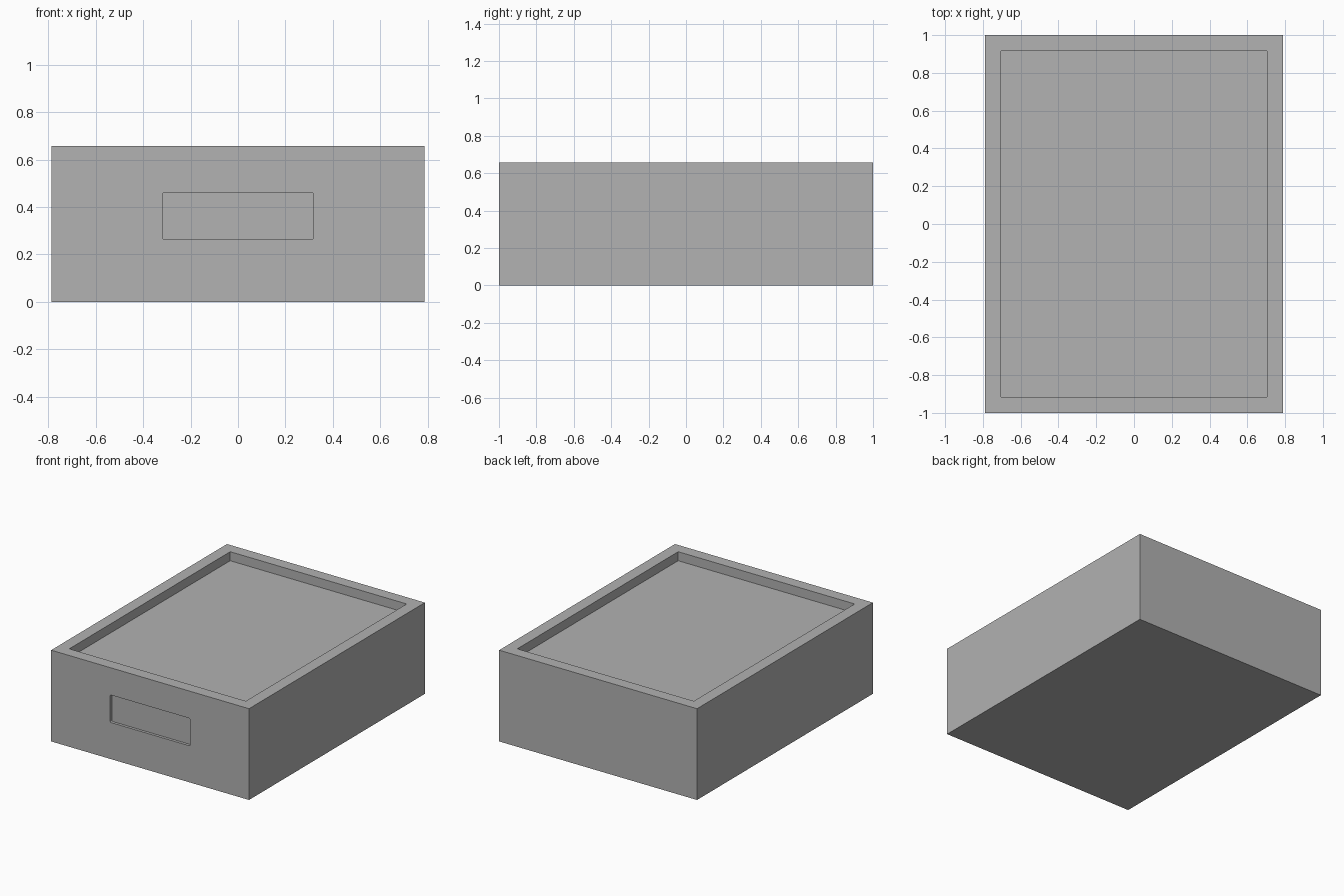
import bpy
import bmesh

if "Cube" in bpy.data.objects:
    bpy.data.objects.remove(bpy.data.objects["Cube"], do_unlink=True)

WIDTH, LENGTH, HEIGHT = 1.576, 2.0, 0.657
RIM, TRAY_DEPTH, LABEL_DEPTH = 0.085, 0.065, 0.02

grey = bpy.data.materials.new("plain grey")
grey.use_nodes = True
colour = (0.445, 0.445, 0.445, 1)
grey.diffuse_color = colour
grey.node_tree.nodes["Principled BSDF"].inputs["Base Color"].default_value = colour


def block(name, low, high, corner=0):
    """Box between two corners, with optional rounding of its y-running edges."""
    bm = bmesh.new()
    bmesh.ops.create_cube(bm, size=1)
    for v in bm.verts:
        v.co = [l + (c + 0.5) * (h - l) for c, l, h in zip(v.co, low, high)]
    if corner:
        edges = [e for e in bm.edges
                 if abs(e.verts[0].co.y - e.verts[1].co.y) > 0.001]
        bmesh.ops.bevel(bm, geom=edges, offset=corner, segments=3,
                        profile=0.5, affect='EDGES')
    mesh = bpy.data.meshes.new(name)
    bm.to_mesh(mesh)
    bm.free()
    mesh.materials.append(grey)
    obj = bpy.data.objects.new(name, mesh)
    bpy.context.collection.objects.link(obj)
    return obj


def carve(target, cutter):
    """Cut a shape out of the target, then discard the cutter."""
    cutter.hide_render = True
    mod = target.modifiers.new(cutter.name, 'BOOLEAN')
    mod.operation = 'DIFFERENCE'
    mod.solver = 'EXACT'
    mod.object = cutter
    bpy.context.view_layer.objects.active = target
    bpy.ops.object.modifier_apply(modifier=mod.name)
    bpy.data.objects.remove(cutter, do_unlink=True)


# Solid body
x, y = WIDTH / 2, LENGTH / 2
body = block("box_body", (-x, -y, 0), (x, y, HEIGHT))

# Shallow tray in the top, leaving an even rim
carve(body, block("tray_cutter", (RIM - x, RIM - y, HEIGHT - TRAY_DEPTH),
                  (x - RIM, y - RIM, HEIGHT + 0.1)))

# Label recess in the front
carve(body, block("label_cutter", (-0.318, -y - 0.1, 0.263),
                  (0.318, LABEL_DEPTH - y, 0.461), corner=0.008))
